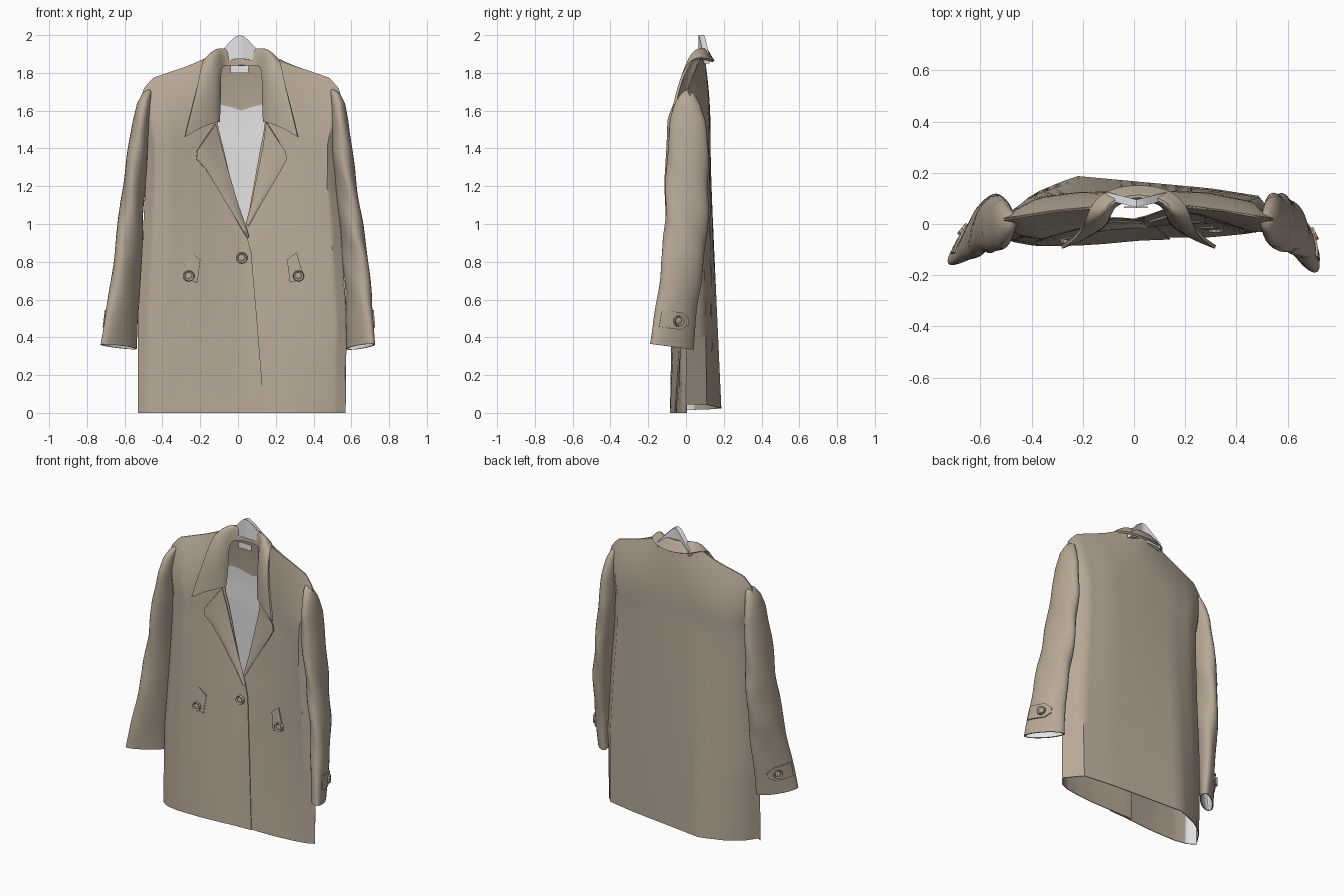
import bpy, bmesh, math
from mathutils import Vector

if "Cube" in bpy.data.objects:
    bpy.data.objects.remove(bpy.data.objects["Cube"])


def material(name, rgb):
    m = bpy.data.materials.new(name)
    m.use_nodes = True
    m.diffuse_color = (*rgb, 1)
    m.node_tree.nodes["Principled BSDF"].inputs["Base Color"].default_value = (*rgb, 1)
    return m


TAN = material("tan cloth", (0.47, 0.39, 0.305))
LINING = material("pale lining", (0.97, 0.97, 0.98))
GREY = material("hanger grey", (0.8, 0.8, 0.82))
LABEL = material("label white", (0.9, 0.9, 0.88))


def curve(table, v):
    """Interpolate the values of a keyed table; returns a float or a list."""
    v = min(max(v, table[0][0]), table[-1][0])
    for a, b in zip(table, table[1:]):
        if v <= b[0]:
            f = (v - a[0]) / (b[0] - a[0])
            out = [p + (q - p) * f for p, q in zip(a[1:], b[1:])]
            return out[0] if len(out) == 1 else out


def finish(ob):
    bpy.ops.object.select_all(action='DESELECT')
    ob.select_set(True)
    bpy.context.view_layer.objects.active = ob
    bpy.ops.object.convert(target='MESH')
    bpy.ops.object.shade_smooth_by_angle(angle=math.radians(40))


def sheet(name, rows, thick, mats, closed=False, offset=-1, lined=False, rule=None, subsurf=0):
    """Cloth sheet from rows of points, thickened into a shell."""
    n = len(rows[0])
    verts = [p for r in rows for p in r]
    faces = [(i * n + j, i * n + (j + 1) % n, (i + 1) * n + (j + 1) % n, (i + 1) * n + j)
             for i in range(len(rows) - 1) for j in range(n if closed else n - 1)]
    me = bpy.data.meshes.new(name)
    me.from_pydata(verts, [], faces)
    for m in mats:
        me.materials.append(m)
    if rule:
        for f in me.polygons:
            f.material_index = rule(f.center)
    ob = bpy.data.objects.new(name, me)
    bpy.context.collection.objects.link(ob)
    if subsurf:
        mod = ob.modifiers.new("round", 'SUBSURF')
        mod.levels = subsurf
        mod.boundary_smooth = 'PRESERVE_CORNERS'
    mod = ob.modifiers.new("cloth", 'SOLIDIFY')
    mod.thickness, mod.offset = thick, offset
    mod.material_offset = 1 if lined else 0
    finish(ob)


# Body shape: side edges by height, shoulder line, and depth across the width (hem, chest)
EDGES = [(0, -.53, .57), (.5, -.53, .575), (.9, -.505, .55), (1.2, -.49, .525),
         (1.42, -.487, .522), (1.55, -.515, .55), (1.65, -.53, .565), (1.9, -.53, .565)]
TOP = [(0, 1.85), (.2, 1.89), (.32, 1.885), (.5, 1.84), (.85, 1.775), (.94, 1.72), (1, 1.62)]
SEAM = [(0, .1), (.18, .085), (.3, .065), (.6, .05), (1, .015)]
FRONT = [(-1, -.035, 0), (-.9, -.07, -.05), (-.75, -.085, -.06), (-.45, -.085, -.02), (-.25, -.078, .015),
         (0, -.065, .045), (.25, -.06, .04), (.5, -.055, .025), (.75, -.04, -.01), (.9, -.025, -.035), (1, 0, .01)]
BACK = [(-1, -.035, 0), (-.9, .05, .065), (-.75, .12, .105), (-.45, .188, .125), (0, .165, .13),
        (.5, .14, .125), (.85, .11, .09), (1, 0, .01)]


def depth(s, t, back):
    hem, up = curve(BACK if back else FRONT, s)
    y = hem + (up - hem) * min(1, t / .75)
    seam = curve(SEAM, abs(s)) + (.004 if back else -.004)
    return y + (seam - y) * max(0, (t - .8) / .2) ** 2


def body(s, t, back=False):
    z = t * curve(TOP, abs(s)) + ((.03 + .015 * s) * (1 - t) if back else 0)
    a, b = curve(EDGES, z)
    return Vector(((a + b) / 2 + s * (b - a) / 2, depth(s, t, back), z))


def drape(x, z, lift):
    a, b = curve(EDGES, z)
    s = (2 * x - a - b) / (b - a)
    return Vector((x, depth(s, min(1, z / curve(TOP, abs(s))), False) - lift, z))


ROWS, COLS = 44, 28
levels = [i / ROWS for i in range(ROWS + 1)]
spread = [math.sin((j / COLS - .5) * math.pi) for j in range(COLS + 1)]


def facing(c):
    """Cloth shows inside the neck and the turned-up hem, lining between."""
    return 2 if c.z > 1.62 or (c.z < .25 and c.x > -.47) else 0


sheet("coat_back", [[body(-s, t, True) for s in spread] for t in levels], .005,
      (TAN, LINING, TAN), lined=True, rule=facing)

# Front panels; the right one overlaps the left
INNER = {-1: [(0, .14), (.5, .10), (.85, .07), (.95, .045), (1, .02), (1.5, -.105), (1.65, -.115), (1.9, -.115)],
         1: [(0, -.02), (.9, .0), (1, .045), (1.5, .14), (1.65, .15), (1.9, .145)]}
for side, name in ((-1, "right_front"), (1, "left_front")):
    rows = []
    for t in levels:
        a, b = curve(EDGES, t * 1.87)
        s0 = (2 * curve(INNER[side], t * 1.87) - a - b) / (b - a)
        row = []
        for j in range(COLS + 1):
            u = math.sin(j / COLS * math.pi / 2)
            p = body(s0 + (side - s0) * u, t)
            if side > 0:
                p.y += .014 * (1 - u) ** 2
            row.append(p)
        rows.append(row if side > 0 else row[::-1])
    sheet(name, rows, .005, (TAN, LINING, TAN), lined=True, rule=facing)


# Patches lying on the front: each row is inner x, z then outer x, z
def patch(name, rails, lift, thick, bulge):
    table = [(k, *r) for k, r in enumerate(rails)]
    rows = []
    for k in range(4 * (len(rails) - 1) + 1):
        x0, z0, x1, z1 = curve(table, k / 4)
        rows.append([drape(x0 + (x1 - x0) * f / 6, z0 + (z1 - z0) * f / 6,
                           lift + bulge * math.sin(f / 6 * 2.4)) for f in range(7)])
    sheet(name, rows, thick, (TAN,), offset=0)


patch("right_lapel", [(-.12, 1.53, -.215, 1.39), (-.09, 1.42, -.22, 1.345), (-.05, 1.27, -.17, 1.29),
                      (0, 1.1, -.085, 1.15), (.035, 1.0, -.005, 1.02), (.055, .93, .05, .93)], .01, .01, .014)
patch("left_lapel", [(.15, 1.54, .25, 1.385), (.135, 1.42, .26, 1.345), (.105, 1.27, .22, 1.27),
                     (.075, 1.12, .13, 1.12), (.045, 1.0, .055, .99)], .008, .01, .014)

# Collar: stand, roll line and fall edge, mirrored about the neck centre
HALF = [((.12, .015, 1.54), (.135, -.01, 1.54), (.30, -.09, 1.46)),
        ((.115, .03, 1.65), (.13, -.005, 1.66), (.262, -.065, 1.62)),
        ((.115, .035, 1.76), (.13, .005, 1.79), (.225, -.03, 1.76)),
        ((.11, .045, 1.83), (.135, .04, 1.925), (.2, .03, 1.89)),
        ((.09, .085, 1.84), (.1, .085, 1.94), (.15, .125, 1.87))]
MID = ((0, .1, 1.84), (0, .11, 1.935), (0, .155, 1.855))


def station(pts, side):
    st, roll, edge = [Vector((.018 + side * x, y, z)) for x, y, z in pts]
    return [st, roll, (roll + edge) / 2 + Vector((0, -.008, .012)), edge]


collar = [station(h, -1) for h in HALF] + [station(MID, 1)] + [station(h, 1) for h in HALF[::-1]]
sheet("collar", collar, .014, (TAN,), offset=0, subsurf=2)

# Sleeves: height, centre x, centre y, long radius, short radius, twist
ARM = {1: [(.35, .65, -.075, .13, .045, 30), (.6, .64, -.045, .115, .055, 25), (.85, .618, -.01, .115, .06, 18),
           (1.1, .585, .005, .115, .055, 10), (1.35, .555, .01, .11, .055, 5), (1.55, .54, .012, .095, .044, 0),
           (1.64, .53, .01, .065, .036, 0), (1.69, .515, .012, .035, .025, 0), (1.71, .5, .015, .01, .01, 0)],
       -1: [(.35, -.632, -.065, .13, .04, 45), (.6, -.605, -.04, .12, .055, 35), (.85, -.58, -.01, .115, .065, 22),
            (1.1, -.56, .005, .115, .06, 10), (1.35, -.535, .0, .11, .055, 5), (1.55, -.512, .0, .095, .044, 0),
            (1.64, -.498, .003, .065, .036, 0), (1.69, -.482, .01, .035, .025, 0), (1.71, -.47, .015, .01, .01, 0)]}


def arm(side, z, p, lift=0):
    cx, cy, a, b, tw = curve(ARM[side], z)
    tw = math.radians(tw)
    fold = 1 + .05 * math.sin(z * 17 + 3 * p) * math.sin(min(1, (z - .35) / 1.3) * math.pi)
    u, v = (a * fold + lift) * math.cos(p), (b * fold + lift) * math.sin(p)
    x, y = side * math.sin(tw) * u + math.cos(tw) * v, -math.cos(tw) * u + side * math.sin(tw) * v
    return Vector((cx + x, cy + y, z - .14 * y))


def button(name, loc, normal):
    me = bpy.data.meshes.new(name)
    bm = bmesh.new()
    bmesh.ops.create_cone(bm, cap_ends=True, segments=10, radius1=.031, radius2=.027, depth=.018)
    cap = [f for f in bm.faces if f.normal.z > .9]
    bmesh.ops.inset_region(bm, faces=cap, thickness=.009, depth=-.006)
    bmesh.ops.inset_region(bm, faces=cap, thickness=.008, depth=.004)
    bm.to_mesh(me)
    bm.free()
    me.materials.append(TAN)
    ob = bpy.data.objects.new(name, me)
    ob.location = loc
    ob.rotation_euler = normal.to_track_quat('Z', 'Y').to_euler()
    bpy.context.collection.objects.link(ob)


heights = [.35 + 1.32 * i / 40 for i in range(41)] + [1.69, 1.7, 1.71]
for side, word in ((-1, "right"), (1, "left")):
    sheet(word + "_sleeve", [[arm(side, z, k / 28 * math.tau) for k in range(28)] for z in heights],
          .008, (TAN, LINING), closed=True, lined=True)
    # Pointed cuff strap and its button
    strap = []
    for q in (35, 50, 65, 80, 95, 105, 115):
        h = .045 if q < 100 else .045 - (q - 95) * .0015
        strap.append([arm(side, .49 + h * f, math.radians(q * side), .004) for f in (-1, -.5, 0, .5, 1)])
    sheet(word + "_cuff_strap", strap, .008, (TAN,), offset=0)
    tw = math.radians(curve(ARM[side], .49)[-1])
    out = Vector((side * math.cos(tw), math.sin(tw), 0))
    button(word + "_cuff_button", arm(side, .49, math.radians(86 * side), .01), out)
    # Pocket tab and its button
    mx = lambda x: .03 + side * x
    patch(word + "_pocket_tab", [(mx(.28), .85, mx(.23), .81), (mx(.32), .71, mx(.245), .69)], .003, .006, .003)
    button(word + "_pocket_button", drape(mx(.29), .725, .01), Vector((0, -1, 0)))

button("front_button", drape(.02, .82, .008), Vector((0, -1, 0)))

# Hanger peak inside the collar, ridged at its centre
RIDGE = [(0, 2.0, 1.875), (.025, 1.99, 1.873), (.07, 1.942, 1.865), (.12, 1.885, 1.85)]
xs = [k * .02 for k in range(-6, 7)]
sheet("hanger", [[Vector((.01 + x, .08 + .25 * abs(x), curve(RIDGE, abs(x))[i])) for x in xs] for i in (1, 0)],
      .03, (GREY,), offset=0)

# Neck label
sheet("neck_label", [[Vector((x, .066, z)) for x in (-.04, .055)] for z in (1.8, 1.84)],
      .006, (LABEL,), offset=0)
